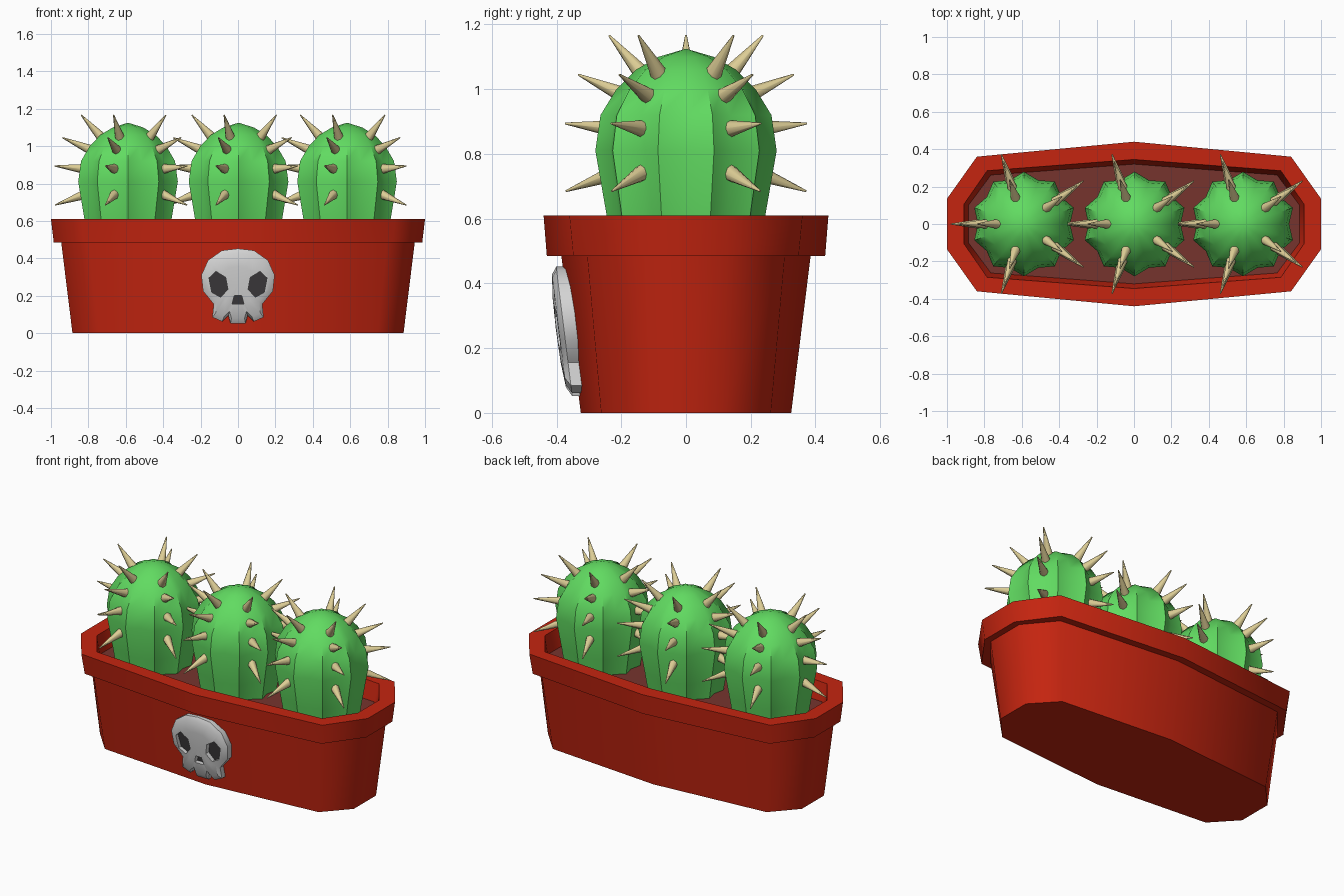
import bpy, bmesh, math
from mathutils import Vector

if "Cube" in bpy.data.objects:
    bpy.data.objects.remove(bpy.data.objects["Cube"])


def mat(name, rgb):
    m = bpy.data.materials.new(name)
    m.diffuse_color = (*rgb, 1)
    m.use_nodes = True
    m.node_tree.nodes["Principled BSDF"].inputs["Base Color"].default_value = m.diffuse_color
    return m


RED = mat("red clay", (0.56, 0.018, 0.005))
SOIL = mat("brown soil", (0.18, 0.034, 0.027))
GREEN = mat("cactus green", (0.12, 0.71, 0.12))
TAN = mat("spine tan", (0.72, 0.61, 0.30))
BONE = mat("bone grey", (0.66, 0.66, 0.66))
DARK = mat("socket grey", (0.045, 0.042, 0.045))


def finish(name, bm, material, smooth=None):
    bmesh.ops.recalc_face_normals(bm, faces=bm.faces)
    me = bpy.data.meshes.new(name)
    bm.to_mesh(me)
    bm.free()
    me.materials.append(material)
    ob = bpy.data.objects.new(name, me)
    bpy.context.collection.objects.link(ob)
    if smooth:
        shade(ob, smooth)
    return ob


def shade(ob, degrees):
    bpy.ops.object.select_all(action='DESELECT')
    ob.select_set(True)
    bpy.context.view_layer.objects.active = ob
    bpy.ops.object.shade_smooth_by_angle(angle=math.radians(degrees))


def loft(bm, rings, cap_start=True, cap_end=True):
    """Bridge closed rings of points, with optional end caps."""
    loops = [[bm.verts.new(p) for p in r] for r in rings]
    for a, b in zip(loops, loops[1:]):
        n = len(a)
        for i in range(n):
            j = (i + 1) % n
            bm.faces.new((a[i], a[j], b[j], b[i]))
    if cap_start:
        bm.faces.new(loops[0])
    if cap_end:
        bm.faces.new(loops[-1])
    return loops


# Planter: ten-sided outline lofted up the body, over the rim and down inside
def outline(z, y0, x1, y1, x2, y2):
    return [(0, -y0, z), (x1, -y1, z), (x2, -y2, z), (x2, y2, z), (x1, y1, z),
            (0, y0, z), (-x1, y1, z), (-x2, y2, z), (-x2, -y2, z), (-x1, -y1, z)]


INNER = (0.50, 0.32, 0.765, 0.262, 0.885, 0.10)
bm = bmesh.new()
loft(bm, [outline(*r) for r in (
    (0, 0.325, 0.745, 0.262, 0.885, 0.11),
    (0.485, 0.385, 0.795, 0.305, 0.945, 0.125),
    (0.485, 0.43, 0.825, 0.348, 0.985, 0.13),
    (0.61, 0.44, 0.84, 0.36, 1.0, 0.135),
    (0.61, 0.345, 0.785, 0.285, 0.91, 0.105),
    INNER)])
pot = finish("planter", bm, RED, 55)
pot.data.materials.append(SOIL)
for f in pot.data.polygons:          # the inside floor is soil
    if abs(f.center.z - 0.50) < 0.002 and f.normal.z > 0.9:
        f.material_index = 1

# Cacti: ten-ribbed domes, with valleys on the spine columns
PROFILE = [(0.49, 0.225), (0.61, 0.245), (0.81, 0.28), (0.92, 0.264),
           (1.0, 0.215), (1.06, 0.155), (1.1, 0.085)]
# Spines: base radius, base height, tip radius, tip height
SPINES = [(0.23, 0.742, 0.39, 0.685), (0.235, 0.878, 0.392, 0.894),
          (0.20, 0.98, 0.35, 1.045), (0.145, 1.05, 0.25, 1.166)]


def cactus(name, cx):
    bm = bmesh.new()
    rings = []
    for z, r in PROFILE:
        ring = []
        for i in range(20):
            a = math.radians(18 * i)
            rr = r if i % 2 else r * 0.88
            ring.append((cx + rr * math.cos(a), rr * math.sin(a), z))
        rings.append(ring)
    top = loft(bm, rings, True, False)[-1]
    apex = bm.verts.new((cx, 0, 1.125))
    for i in range(20):
        bm.faces.new((top[i], top[(i + 1) % 20], apex))
    finish(name + "_body", bm, GREEN, 50)

    bm = bmesh.new()
    for deg in (36, 108, 180, 252, 324):
        a = math.radians(deg)
        for br, bz, tr, tz in SPINES:
            base = Vector((cx + br * math.cos(a), br * math.sin(a), bz))
            tip = Vector((cx + tr * math.cos(a), tr * math.sin(a), tz))
            d = tip - base
            base -= d * 0.08
            d = tip - base
            rot = d.to_track_quat('Z', 'Y').to_matrix().to_4x4()
            rot.translation = (base + tip) / 2
            bmesh.ops.create_cone(bm, cap_ends=True, segments=8, radius1=0.028,
                                  radius2=0.003, depth=d.length, matrix=rot)
    finish(name + "_spines", bm, TAN, 50)


for label, x in (("left", -0.588), ("middle", 0.003), ("right", 0.583)):
    cactus(label + "_cactus", x)


# Skull ornament on the sloping front of the planter
def front(z, d):
    return -(0.325 + 0.124 * z) - d


half = [(0, 0.452), (0.085, 0.442), (0.16, 0.39), (0.196, 0.31), (0.187, 0.225),
        (0.13, 0.155), (0.137, 0.085), (0.085, 0.062), (0.052, 0.095), (0.04, 0.052)]
shape = half + [(-x, z) for x, z in reversed(half[1:])]
CZ = 0.26
bm = bmesh.new()
rings = []
for s, d in ((1, -0.02), (1, 0.02), (0.87, 0.036), (0.5, 0.043)):
    ring = []
    for x, z in shape:
        z = CZ + (z - CZ) * s
        ring.append((x * s, front(z, d), z))
    rings.append(ring)
last = loft(bm, rings, True, False)[-1]
mid = bm.verts.new((0, front(CZ, 0.045), CZ))
for i in range(len(last)):
    bm.faces.new((last[i], last[(i + 1) % len(last)], mid))
skull = finish("skull_ornament", bm, BONE)

# Eye and nose openings, each with a dark plate set inside
eye = [(0.155, 0.295), (0.118, 0.33), (0.066, 0.298), (0.054, 0.235),
       (0.092, 0.192), (0.14, 0.218)]
nose = [(-0.02, 0.2), (0.02, 0.2), (0.032, 0.155), (-0.032, 0.155)]
holes = {"right_eye": eye, "left_eye": [(-x, z) for x, z in eye], "nose": nose}
for name, pts in holes.items():
    bm = bmesh.new()
    loft(bm, [[(x, y, z) for x, z in pts] for y in (-0.6, -0.2)])
    cutter = finish(name + "_cutter", bm, BONE)
    cutter.hide_render = True
    mod = skull.modifiers.new("cut", 'BOOLEAN')
    mod.object = cutter
    mod.solver = 'EXACT'
    bpy.context.view_layer.objects.active = skull
    bpy.ops.object.modifier_apply(modifier=mod.name)
    bpy.data.objects.remove(cutter)
    mx = sum(p[0] for p in pts) / len(pts)
    mz = sum(p[1] for p in pts) / len(pts)
    big = [(mx + (x - mx) * 1.04, mz + (z - mz) * 1.04) for x, z in pts]
    bm = bmesh.new()
    loft(bm, [[(x, front(z, d), z) for x, z in big] for d in (0.006, 0.014)])
    finish(name + "_socket", bm, DARK)
shade(skull, 35)
